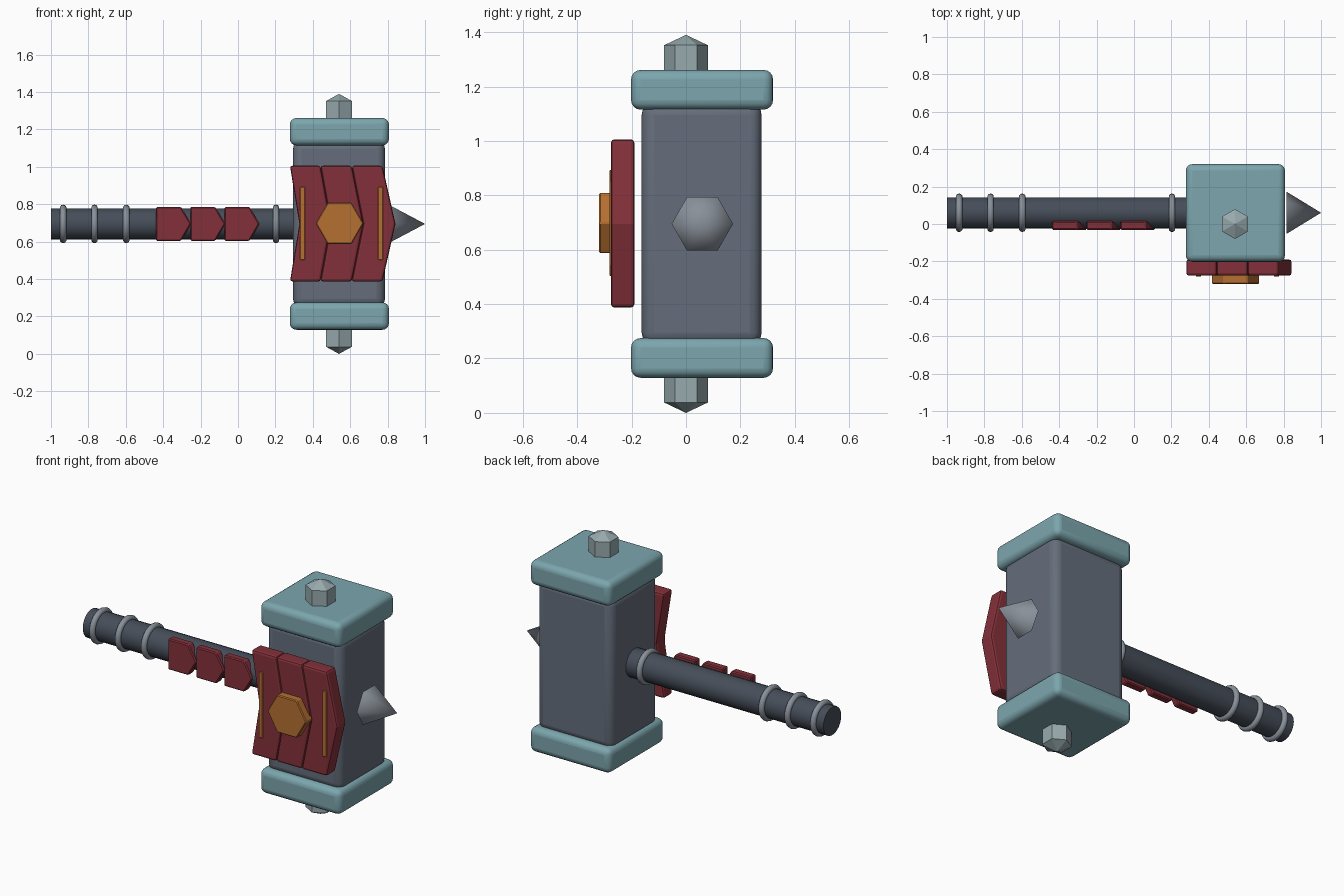
import bpy, bmesh
from math import sin, cos, pi, radians

if "Cube" in bpy.data.objects:
    bpy.data.objects.remove(bpy.data.objects["Cube"])

CX, CY, CZ = 0.54, 0.06, 0.695   # head centre (x), head/handle axis (y), axis height (z)


def material(name, rgb):
    m = bpy.data.materials.new(name)
    m.diffuse_color = (*rgb, 1)
    m.use_nodes = True
    m.node_tree.nodes["Principled BSDF"].inputs["Base Color"].default_value = m.diffuse_color
    return m


STONE = material("slate", (0.13, 0.155, 0.2))
DARK = material("dark_slate", (0.06, 0.075, 0.1))
TEAL = material("teal", (0.2, 0.38, 0.42))
PALE = material("pale_teal", (0.31, 0.4, 0.42))
STEEL = material("steel", (0.25, 0.28, 0.32))
RED = material("red", (0.23, 0.03, 0.042))
GOLD = material("amber", (0.46, 0.16, 0.03))


def finish(obj, mat, bevel=0, segments=1, smooth=0):
    obj.data.materials.append(mat)
    if bevel:
        b = obj.modifiers.new("bevel", 'BEVEL')
        b.width, b.segments, b.limit_method = bevel, segments, 'ANGLE'
    if smooth:
        bpy.ops.object.select_all(action='DESELECT')
        obj.select_set(True)
        bpy.context.view_layer.objects.active = obj
        bpy.ops.object.shade_smooth_by_angle(angle=radians(smooth))
    return obj


def make(name, bm):
    bmesh.ops.remove_doubles(bm, verts=bm.verts, dist=1e-5)
    bmesh.ops.recalc_face_normals(bm, faces=bm.faces)
    me = bpy.data.meshes.new(name)
    bm.to_mesh(me)
    bm.free()
    obj = bpy.data.objects.new(name, me)
    bpy.context.collection.objects.link(obj)
    return obj


def box(name, lo, hi):
    bm = bmesh.new()
    bmesh.ops.create_cube(bm, size=1)
    for v in bm.verts:
        v.co = [(a + b) / 2 + c * (b - a) for a, b, c in zip(lo, hi, v.co)]
    return make(name, bm)


def plate(name, outline, y0, y1):
    """Extrude a front-view (x, z) outline from y0 to y1."""
    bm = bmesh.new()
    face = bm.faces.new([bm.verts.new((x, y0, z)) for x, z in outline])
    new = bmesh.ops.extrude_face_region(bm, geom=[face])["geom"]
    for v in new:
        if isinstance(v, bmesh.types.BMVert):
            v.co.y = y1
    return make(name, bm)


def lathe(name, profile, n, place):
    """Stack n-sided rings of (radius, distance); place maps (u, v, distance) to xyz."""
    bm = bmesh.new()
    rings = []
    for r, d in profile:
        if r == 0:
            rings.append([bm.verts.new(place(0, 0, d))] * n)
        else:
            rings.append([bm.verts.new(place(r * cos(2 * pi * k / n), r * sin(2 * pi * k / n), d))
                          for k in range(n)])
    for a, b in zip(rings, rings[1:]):
        for k in range(n):
            j = (k + 1) % n
            bm.faces.new(list(dict.fromkeys((a[k], a[j], b[j], b[k]))))
    for ring in (rings[0], rings[-1]):
        if ring[0] != ring[1]:
            bm.faces.new(ring)
    return make(name, bm)


def along_x(u, v, d):
    return (d, CY + u, CZ + v)


# Hammer head
finish(box("head_block", (0.294, -0.163, 0.25), (0.786, 0.278, 1.14)), STONE, 0.045, 4, 40)

# End caps and hexagonal studs, mirrored above and below the axis
for s, tag in ((1, "top"), (-1, "bottom")):
    z0, z1 = sorted((CZ + s * 0.42, CZ + s * 0.566))
    finish(box(tag + "_cap", (0.277, -0.202, z0), (0.807, 0.32, z1)), TEAL, 0.035, 4, 40)
    finish(lathe(tag + "_stud", [(0.08, 0.54), (0.08, 0.657), (0, 0.695)], 6,
                 lambda u, v, d: (CX + v, u, CZ + s * d)), PALE)

# Spike on the far side
finish(lathe("spike", [(0.113, 0.815), (0, 1.0)], 6, along_x), STEEL, smooth=62)

# Handle and its rings
finish(lathe("handle", [(0.083, -1.0), (0.083, 0.32)], 24, along_x), DARK, smooth=40)
for i, x in enumerate((-0.935, -0.767, -0.597, 0.203)):
    bpy.ops.mesh.primitive_torus_add(location=(x, CY, CZ), rotation=(0, pi / 2, 0), major_radius=0.085,
                                     minor_radius=0.018, major_segments=28, minor_segments=10)
    ring = bpy.context.object
    ring.name = f"handle_ring_{i + 1}"
    finish(ring, STEEL, smooth=60)

# Arrow-shaped grip plates along the handle
for i in range(3):
    x = -0.438 + 0.183 * i
    h = 0.091
    finish(plate(f"grip_plate_{i + 1}",
                 [(x, CZ - h), (x + 0.133, CZ - h), (x + 0.187, CZ), (x + 0.133, CZ + h), (x, CZ + h)],
                 0.015, -0.031), RED, 0.006)

# Three chevron slabs on the front of the head
edges = [(0.278, 0.328), (0.441, 0.497), (0.608, 0.67), (0.772, 0.842)]   # x at ends, x at middle
for i, ((a, am), (b, bm_)) in enumerate(zip(edges, edges[1:])):
    z0, z1 = 0.387, 1.006
    finish(plate(f"front_slab_{i + 1}", [(a, z0), (b, z0), (bm_, CZ), (b, z1), (a, z1), (am, CZ)],
                 -0.19, -0.276), RED, 0.013, 2)

# Amber hexagon badge and side strips
hexagon = [(CX + 0.003 + 0.128 * cos(k * pi / 3), CZ + 0.003 + 0.128 * sin(k * pi / 3)) for k in range(6)]
finish(plate("hexagon_boss", hexagon, -0.25, -0.32), GOLD, 0.005)
for tag, x in (("left", 0.345), ("right", 0.762)):
    finish(box(tag + "_strip", (x - 0.013, -0.282, 0.503), (x + 0.013, -0.26, 0.893)), GOLD, 0.003)
